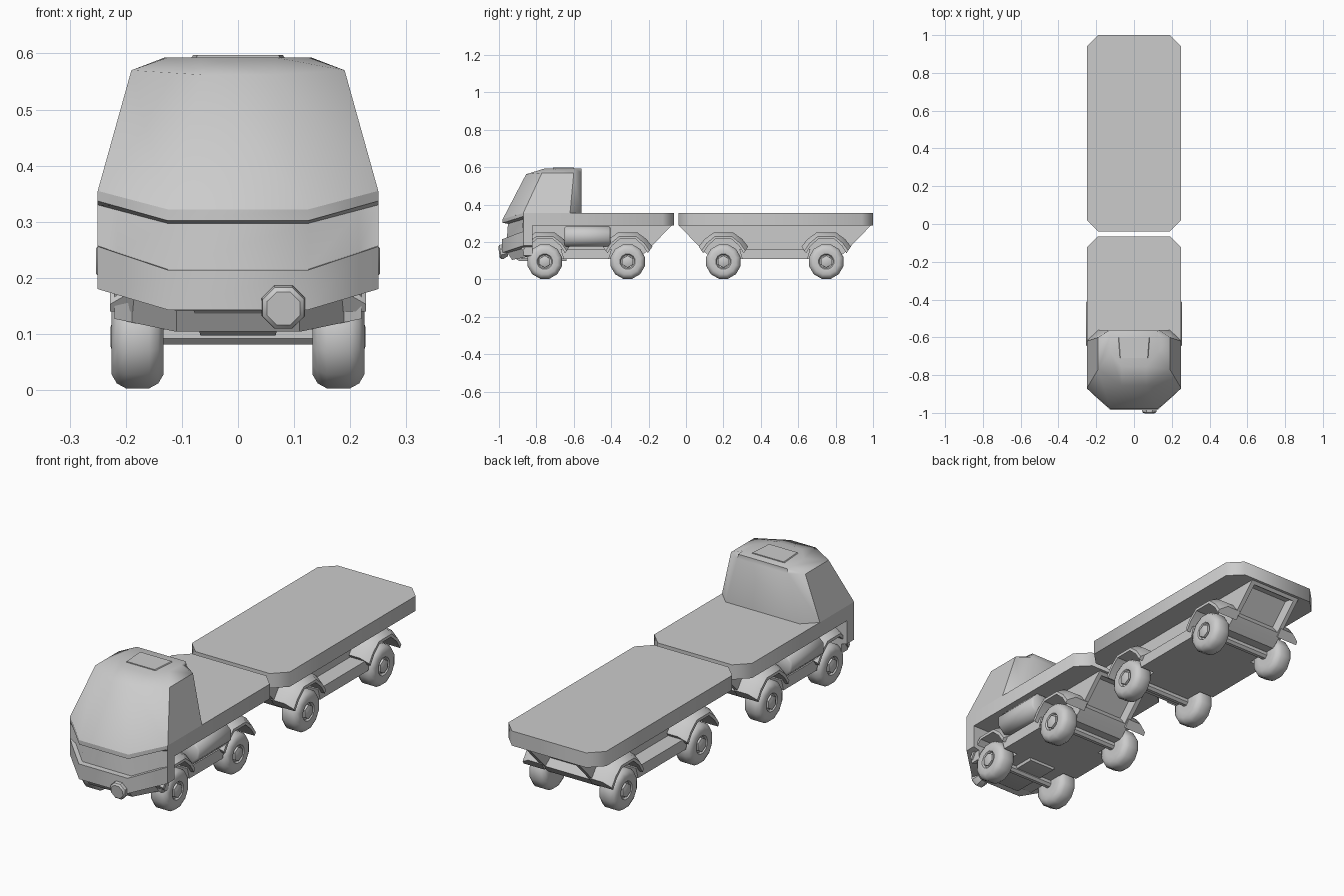
import bpy, bmesh, math
from mathutils import Vector, Matrix

if "Cube" in bpy.data.objects:
    bpy.data.objects.remove(bpy.data.objects["Cube"])

grey = bpy.data.materials.new("plain grey")
grey.use_nodes = True
COLOUR = (0.6, 0.6, 0.6, 1)
grey.diffuse_color = COLOUR
grey.node_tree.nodes["Principled BSDF"].inputs["Base Color"].default_value = COLOUR


def finish(name, bm, angle=35):
    bmesh.ops.remove_doubles(bm, verts=bm.verts, dist=0.0005)
    bmesh.ops.recalc_face_normals(bm, faces=bm.faces)
    mesh = bpy.data.meshes.new(name)
    bm.to_mesh(mesh)
    bm.free()
    mesh.materials.append(grey)
    ob = bpy.data.objects.new(name, mesh)
    bpy.context.collection.objects.link(ob)
    bpy.ops.object.select_all(action='DESELECT')
    ob.select_set(True)
    bpy.context.view_layer.objects.active = ob
    bpy.ops.object.shade_smooth_by_angle(angle=math.radians(angle))
    return ob


def loft(bm, rings, caps=True):
    """Skin closed rings of equal length."""
    loops = [[bm.verts.new(p) for p in ring] for ring in rings]
    n = len(loops[0])
    for a, b in zip(loops, loops[1:]):
        for i in range(n):
            j = (i + 1) % n
            bm.faces.new((a[i], a[j], b[j], b[i]))
    if caps:
        bm.faces.new(loops[0])
        bm.faces.new(loops[-1])


def mirrored(half):
    return half + [(-x, y, z) for x, y, z in reversed(half)]


def prism(bm, outline, x0, x1):
    loft(bm, [[(x, y, z) for y, z in outline] for x in (x0, x1)])


def lathe(bm, profile, axis, centre, steps):
    """Turn (along, radius) points round the x or y axis."""
    rings = []
    for d, r in profile:
        ring = []
        for i in range(steps):
            a = 2 * math.pi * (i + 0.5) / steps
            u, w = r * math.cos(a), r * math.sin(a)
            p = (d, u, w) if axis == "x" else (u, d, w)
            ring.append(Vector(centre) + Vector(p))
        rings.append(ring)
    loft(bm, rings)


def deck(name, y0, y1, front_cut):
    bm = bmesh.new()
    c = 0.06
    half = [(0.19, y1), (0.25, y1 - c), (0.25, y0 + c), (0.19, y0)]
    if not front_cut:
        half[2:] = [(0.25, y0)]
    loft(bm, [mirrored([(x, y, z) for x, y in half]) for z in (0.287, 0.355)])
    finish(name, bm, 50)


def chassis(name, y_start, y_end, slope_front):
    """Central frame with sloping ends and a sunken rear panel."""
    bm = bmesh.new()
    head = [(y_start, 0.29), (y_start + 0.14, 0.145), (y_start + 0.18, 0.11)]
    if not slope_front:
        head = [(y_start, 0.29), (y_start, 0.11)]
    tail = [(y_end - 0.18, 0.11), (y_end - 0.14, 0.145), (y_end, 0.29)]
    prism(bm, head + tail, -0.135, 0.135)
    bmesh.ops.recalc_face_normals(bm, faces=bm.faces)
    rear = [f for f in bm.faces if f.normal.y > 0.5 and f.calc_center_median().z > 0.18]
    bmesh.ops.inset_region(bm, faces=rear, thickness=0.03)
    bmesh.ops.inset_region(bm, faces=rear, thickness=0.012, depth=-0.04)
    finish(name, bm)


def arch(yc, lift):
    """Outline over one wheel, front to back."""
    pts = [(-0.115, 0.15), (-0.088, 0.19), (-0.045, 0.226), (0.045, 0.226),
           (0.088, 0.19), (0.115, 0.15)]
    return [(yc + y * (1 + lift * 6), z + lift) for y, z in pts]


def running_gear(prefix, axles):
    first, last = axles
    for side, label in ((1, "left"), (-1, "right")):
        # mudguards, with a flared inner edge
        bm = bmesh.new()
        for yc in axles:
            rings = []
            for x, lift in ((0.12, 0.025), (0.19, 0.025), (0.228, 0.003)):
                under = [(y, z) for y, z in arch(yc, -0.01)]
                rings.append([(side * x, y, z) for y, z in arch(yc, lift) + under[::-1]])
            loft(bm, rings)
        finish(f"{prefix}_{label}_mudguards", bm, 40)
        # side step between the wheels
        bm = bmesh.new()
        a, b = first + 0.1, last - 0.1
        prism(bm, [(a - 0.015, 0.162), (b + 0.015, 0.162), (b, 0.11), (a, 0.11)],
              side * 0.12, side * 0.21)
        finish(f"{prefix}_{label}_side_step", bm)
        for yc, place in zip(axles, ("front", "rear")):
            bm = bmesh.new()
            tyre = [(0.133, 0.045), (0.133, 0.07), (0.142, 0.086), (0.158, 0.095),
                    (0.2, 0.095), (0.216, 0.086), (0.225, 0.07), (0.221, 0.042),
                    (0.212, 0.036)]
            lathe(bm, [(side * d, r) for d, r in tyre], "x", (0, yc, 0.095), 12)
            lathe(bm, [(side * 0.2, 0.034), (side * 0.222, 0.032), (side * 0.227, 0.018)],
                  "x", (0, yc, 0.095), 6)
            finish(f"{prefix}_{label}_{place}_wheel", bm, 40)
    for yc, place in zip(axles, ("front", "rear")):
        bm = bmesh.new()
        lathe(bm, [(-0.15, 0.02), (0.15, 0.02)], "x", (0, yc, 0.1), 8)
        finish(f"{prefix}_{place}_axle", bm)


# Flat beds, frames and wheels of the two vehicles
deck("truck_bed", -0.86, -0.065, False)
deck("trailer_bed", -0.04, 1.0, True)
chassis("truck_frame", -0.88, -0.075, False)
chassis("trailer_frame", -0.04, 0.99, True)
running_gear("truck", (-0.755, -0.312))
running_gear("trailer", (0.2, 0.75))

# Cab: tapering shell from the belt line to the roof
bm = bmesh.new()
belt = [(0.19, -0.56, 0.35), (0.25, -0.62, 0.355), (0.25, -0.87, 0.355), (0.125, -0.98, 0.322)]
eaves = [(0.13, -0.56, 0.572), (0.19, -0.6, 0.57), (0.19, -0.77, 0.57), (0.065, -0.855, 0.562)]
roof = [(0.125, -0.56, 0.593), (0.13, -0.6, 0.593), (0.125, -0.68, 0.593), (0.065, -0.755, 0.593)]
loft(bm, [mirrored(r) for r in (belt, eaves, roof)])
finish("cab", bm, 47)

# Shallow roof hatch
bm = bmesh.new()
loft(bm, [mirrored([(s, -0.6, z), (s * 0.9, -0.71, z)]) for s, z in ((0.085, 0.59), (0.08, 0.597))])
finish("roof_hatch", bm)

# Nose: sunken grille band, bumper and chin
bm = bmesh.new()
levels = [(0.355, 0.322, 0, 1), (0.337, 0.302, 0, 1), (0.33, 0.297, 0.028, 1),
          (0.257, 0.215, 0.022, 1), (0.256, 0.214, -0.004, 1), (0.18, 0.143, -0.002, 1),
          (0.172, 0.142, 0.025, 0.88), (0.127, 0.104, 0.05, 0.88)]
rings = []
for z_side, z_mid, sink, wide in levels:
    half = [(0.25, -0.82, 0, 0), (0.25, -0.87, 0, 0), (0.215, -0.9, 0.28, 1), (0.125, -0.98, 1, 1)]
    rings.append(mirrored([(x * wide, y + sink * k, z_side + (z_mid - z_side) * t)
                           for x, y, t, k in half]))
loft(bm, rings)
finish("nose", bm, 42)

# Skid plate under the nose
bm = bmesh.new()
loft(bm, [mirrored([(x, y, z), (x, -0.64, z)])
          for x, y, z in ((0.08, -0.965, 0.145), (0.067, -0.89, 0.097))])
finish("skid_plate", bm)

# Round lamp on the bumper
bm = bmesh.new()
lathe(bm, [(0.02, 0.03), (-0.005, 0.042), (-0.018, 0.04), (-0.025, 0.032)], "y", (0, 0, 0), 8)
bm.transform(Matrix.Translation((0.081, -0.975, 0.149)) @ Matrix.Rotation(math.radians(8), 4, 'X'))
finish("bumper_lamp", bm)

# Side tanks
for side, label in ((1, "left"), (-1, "right")):
    bm = bmesh.new()
    lathe(bm, [(-0.65, 0.05), (-0.642, 0.059), (-0.413, 0.059), (-0.405, 0.05)], "y",
          (side * 0.199, 0, 0.23), 8)
    finish(f"{label}_tank", bm, 50)
